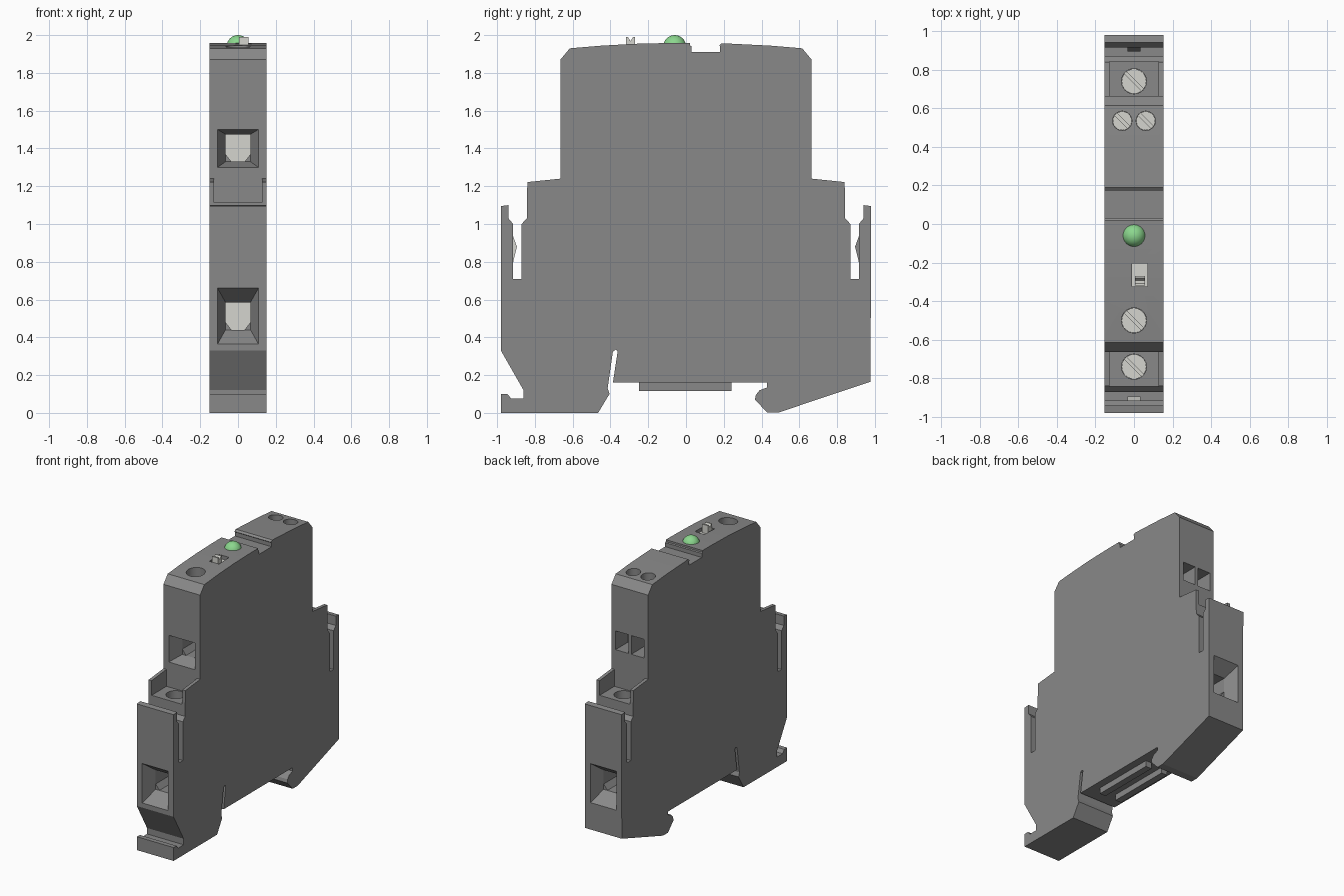
import bpy, bmesh, math
from mathutils import Matrix

cube = bpy.data.objects.get("Cube")
if cube:
    bpy.data.objects.remove(cube, do_unlink=True)


def material(name, rgb):
    m = bpy.data.materials.new(name)
    m.use_nodes = True
    m.diffuse_color = (*rgb, 1)
    bsdf = next(n for n in m.node_tree.nodes if n.type == 'BSDF_PRINCIPLED')
    bsdf.inputs["Base Color"].default_value = (*rgb, 1)
    bsdf.inputs["Roughness"].default_value = 0.6
    return m


GREY = material("housing grey", (0.25, 0.25, 0.25))
METAL = material("light metal", (0.66, 0.66, 0.62))
GREEN = material("lamp green", (0.26, 0.68, 0.27))


def make(name, bm, mat=None):
    bmesh.ops.recalc_face_normals(bm, faces=bm.faces)
    me = bpy.data.meshes.new(name)
    bm.to_mesh(me)
    bm.free()
    ob = bpy.data.objects.new(name, me)
    bpy.context.collection.objects.link(ob)
    if mat:
        me.materials.append(mat)
    return ob


def loft(name, loop_a, loop_b, mat=None):
    """Closed solid between two loops with the same number of points."""
    bm = bmesh.new()
    a = [bm.verts.new(p) for p in loop_a]
    b = [bm.verts.new(p) for p in loop_b]
    bm.faces.new(a)
    bm.faces.new(b[::-1])
    for i in range(len(a)):
        j = (i + 1) % len(a)
        bm.faces.new((a[i], b[i], b[j], a[j]))
    return make(name, bm, mat)


def along_x(pts, x):
    return [(x, y, z) for y, z in pts]


def along_y(pts, y):
    return [(x, y, z) for x, z in pts]


def box(name, x0, x1, y0, y1, z0, z1, mat=None):
    pts = [(y0, z0), (y1, z0), (y1, z1), (y0, z1)]
    return loft(name, along_x(pts, x0), along_x(pts, x1), mat)


def cylinder(name, x, y, z0, z1, r, mat=None):
    bm = bmesh.new()
    bmesh.ops.create_cone(bm, cap_ends=True, segments=32, radius1=r, radius2=r, depth=z1 - z0,
                          matrix=Matrix.Translation((x, y, (z0 + z1) / 2)))
    return make(name, bm, mat)


def cut(target, cutter):
    mod = target.modifiers.new("cut", 'BOOLEAN')
    mod.operation = 'DIFFERENCE'
    mod.solver = 'EXACT'
    mod.object = cutter
    bpy.context.view_layer.objects.active = target
    bpy.ops.object.modifier_apply(modifier=mod.name)
    bpy.data.objects.remove(cutter, do_unlink=True)


def smooth(ob, degrees):
    bpy.ops.object.select_all(action='DESELECT')
    ob.select_set(True)
    bpy.context.view_layer.objects.active = ob
    bpy.ops.object.shade_smooth_by_angle(angle=math.radians(degrees))


# Housing side profile (y, z): sprung latch and step, shared by both ends
W = 0.152
latch = [(-.98, 1.095), (-.94, 1.10), (-.94, 1.03), (-.915, 1.0), (-.915, .71),
         (-.87, .71), (-.87, 1.0), (-.843, 1.03), (-.84, 1.222), (-.665, 1.24),
         (-.665, 1.87), (-.615, 1.93), (-.45, 1.944), (-.27, 1.954), (-.1, 1.958)]
notch = [(.022, 1.959), (.022, 1.945), (.03, 1.94), (.03, 1.91),
         (.18, 1.91), (.18, 1.94), (.175, 1.945), (.19, 1.957)]
rail_claw = [(.977, .165), (.49, .002), (.43, .002), (.365, .07), (.37, .095), (.39, .12),
             (.43, .135), (.43, .16), (-.387, .16), (-.362, .325), (-.372, .335), (-.387, .325),
             (-.415, .13), (-.405, .1), (-.465, 0)]
foot = [(-.98, 0), (-.98, .1), (-.945, .1), (-.925, .075), (-.86, .075), (-.86, .12), (-.98, .33)]
back_latch = [(-y, z) for y, z in reversed(latch[:-2])]
profile = latch + notch + back_latch + rail_claw + foot
housing = loft("housing", along_x(profile, -W), along_x(profile, W), GREY)


def wire_entry(name, s, z0, z1, iz0, iz1):
    """Tapered wire funnel with a metal clamp at its end; s is the facing end."""
    face = .98 if z1 < 1 else .665
    outer = [(-.108, z0), (.108, z0), (.108, z1), (-.108, z1)]
    inner = [(-.066, iz0), (.066, iz0), (.066, iz1), (-.066, iz1)]
    bore = [(-.066, iz0 + .04), (-.035, iz0), (.035, iz0),
            (.066, iz0 + .04), (.066, iz1), (-.066, iz1)]
    cut(housing, loft("funnel_cutter", along_y(outer, s * face), along_y(inner, s * (face - .1))))
    cut(housing, loft("bore_cutter", along_y(bore, s * (face - .09)),
                      along_y(bore, s * (face - .28))))
    loft(name, along_y(bore, s * (face - .26)), along_y(bore, s * (face - .285)), METAL)


def screw(name, x, y, top, r, depth=.2):
    """Round shaft with a slotted screw head at the bottom."""
    cut(housing, cylinder("shaft_cutter", x, y, top - depth, top + .08, r))
    head = cylinder(name, x, y, top - depth - .01, top - depth + .03, r - .001, METAL)
    slot = box("slot_cutter", -.2, .2, -.008, .008, -.012, .02)
    slot.data.transform(Matrix.Translation((x, y, top - depth + .03))
                        @ Matrix.Rotation(-math.pi / 4, 4, 'Z'))
    cut(head, slot)
    smooth(head, 30)


# Both ends: open terminal pocket, lower wire entry, screw and latch bump
for s, end in ((-1, "front"), (1, "back")):
    y0, y1 = sorted((s * .665, s * .9))
    cut(housing, box("pocket_cutter", -.127, .127, y0, y1, 1.113, 1.3))
    wire_entry(end + "_lower_clamp", s, .365, .66, .44, .585)
    screw(end + "_lower_screw", 0, s * .74, 1.113, .065, .17)
    bump = [(s * .917, .94), (s * .917, .79), (s * .895, .88)]
    loft(end + "_latch_bump", along_x(bump, -.035), along_x(bump, .035),
         METAL if s < 0 else GREY)

# Upper front terminal
wire_entry("front_upper_clamp", -1, 1.30, 1.50, 1.33, 1.475)
screw("front_upper_screw", 0, -.5, 1.94, .065)

# Twin signal terminals at the upper back
for s, side in ((-1, "right"), (1, "left")):
    x0, x1 = sorted((s * .012, s * .118))
    cut(housing, box("signal_cutter", x0, x1, .5, .7, 1.39, 1.53))
    box(side + "_signal_clamp", x0, x1, .495, .515, 1.39, 1.53, METAL)
    screw(side + "_signal_screw", s * .061, .535, 1.94, .05)

# Selector switch in a shallow recess, with a notched slider
cut(housing, box("switch_cutter", -.01, .07, -.325, -.205, 1.92, 2.0))
box("switch_base", -.01, .07, -.325, -.205, 1.915, 1.927, METAL)
slider = [(-.318, 1.925), (-.27, 1.925), (-.27, 1.99), (-.28, 1.99),
          (-.294, 1.968), (-.308, 1.99), (-.318, 1.99)]
loft("switch_slider", along_x(slider, .006), along_x(slider, .056), METAL)

# Indicator lamp
bm = bmesh.new()
bmesh.ops.create_uvsphere(bm, u_segments=32, v_segments=16, radius=.06,
                          matrix=Matrix.Translation((0, -.06, 1.94)))
smooth(make("indicator_lamp", bm, GREEN), 60)

# Contact strips under the housing
for s, side in ((-1, "right"), (1, "left")):
    x0, x1 = sorted((s * .045, s * .095))
    box(side + "_contact_strip", x0, x1, -.25, .24, .115, .17, GREY)

smooth(housing, 14)
